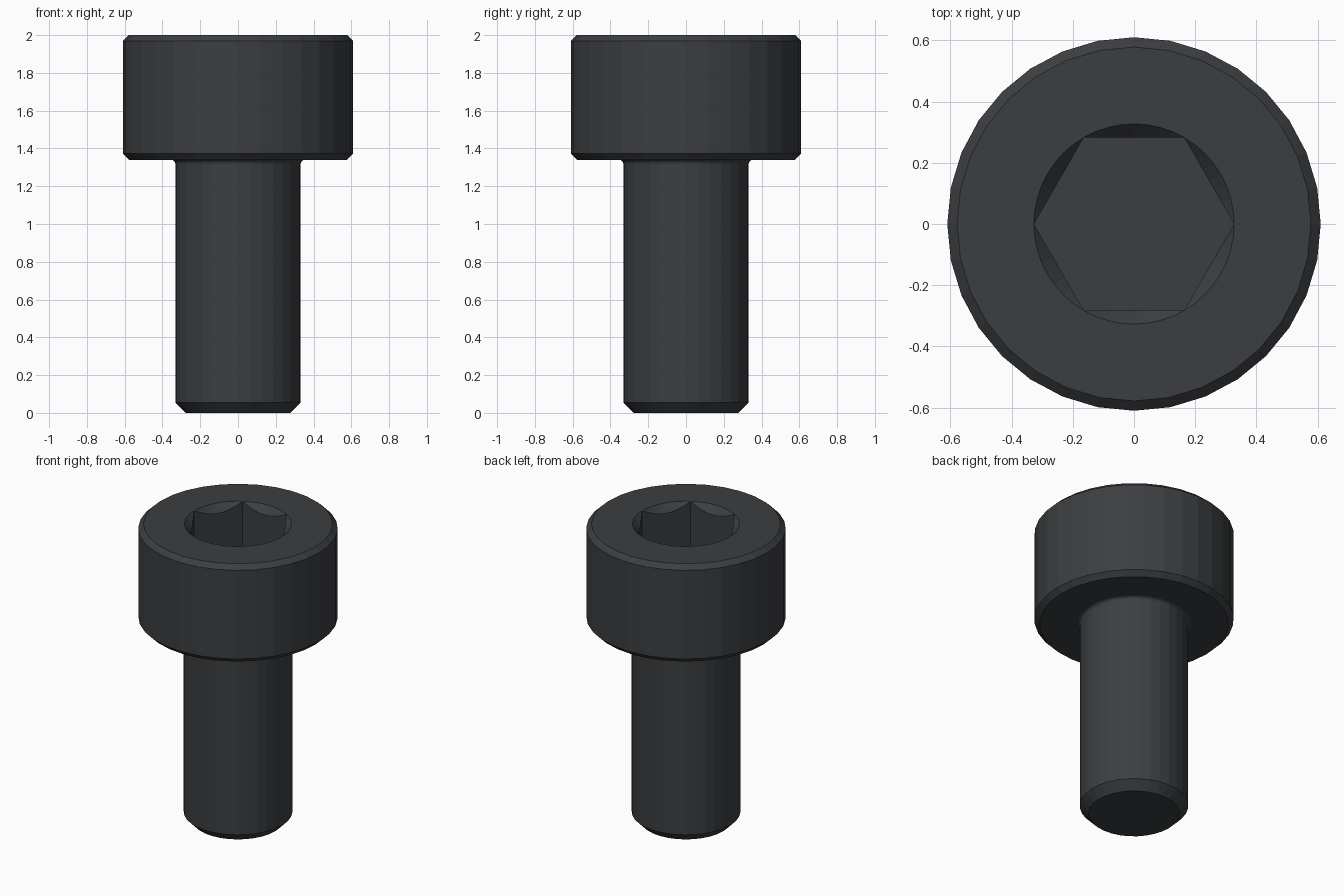
import bpy, bmesh
from math import cos, sin, pi

if "Cube" in bpy.data.objects:
    bpy.data.objects.remove(bpy.data.objects["Cube"])


def loft(name, rings):
    """Skin closed rings of points (equal counts), capping both ends."""
    bm = bmesh.new()
    loops = [[bm.verts.new(p) for p in ring] for ring in rings]
    n = len(loops[0])
    for a, b in zip(loops, loops[1:]):
        for i in range(n):
            j = (i + 1) % n
            bm.faces.new((a[i], a[j], b[j], b[i]))
    bm.faces.new(loops[0][::-1])
    bm.faces.new(loops[-1])
    bmesh.ops.remove_doubles(bm, verts=bm.verts, dist=1e-5)
    bmesh.ops.recalc_face_normals(bm, faces=bm.faces)
    mesh = bpy.data.meshes.new(name)
    bm.to_mesh(mesh)
    bm.free()
    obj = bpy.data.objects.new(name, mesh)
    bpy.context.collection.objects.link(obj)
    return obj


def circle(r, z, n):
    return [(r * cos(2 * pi * i / n), r * sin(2 * pi * i / n), z) for i in range(n)]


# Bolt body: chamfered shank, small fillet under the head, chamfered head
SHANK, FILLET, SEAT = 0.332, 0.022, 1.34
profile = [(0.278, 0), (SHANK, 0.056)]
for k in range(5):
    a = k / 4 * pi / 2
    profile.append((SHANK + FILLET * (1 - cos(a)), SEAT - FILLET * (1 - sin(a))))
profile += [(0.578, SEAT), (0.61, SEAT + 0.032), (0.61, 1.97), (0.578, 2.0)]
bolt = loft("socket_head_bolt", [circle(r, z, 32) for r, z in profile])

# Hex socket cutter: round countersunk mouth running into a hexagonal hole
N, R, FLOOR = 48, 0.327, 1.66


def hexagon(z=None):
    points = []
    for i in range(N):
        a = 2 * pi * i / N
        r = R * cos(pi / 6) / cos(a % (pi / 3) - pi / 6)
        points.append((r * cos(a), r * sin(a), 2 - 1.1 * (R - r) if z is None else z))
    return points


cutter = loft("socket_cutter", [hexagon(FLOOR), hexagon(), circle(R, 2, N), circle(R, 2.2, N)])
cutter.hide_render = True
mod = bolt.modifiers.new("socket", 'BOOLEAN')
mod.operation = 'DIFFERENCE'
mod.solver = 'EXACT'
mod.object = cutter
bpy.context.view_layer.objects.active = bolt
bolt.select_set(True)
bpy.ops.object.modifier_apply(modifier=mod.name)
bpy.data.objects.remove(cutter)

# Black steel
steel = bpy.data.materials.new("black_steel")
steel.diffuse_color = (0.045, 0.048, 0.052, 1)
steel.use_nodes = True
steel.node_tree.nodes["Principled BSDF"].inputs["Base Color"].default_value = steel.diffuse_color
bolt.data.materials.clear()
bolt.data.materials.append(steel)
